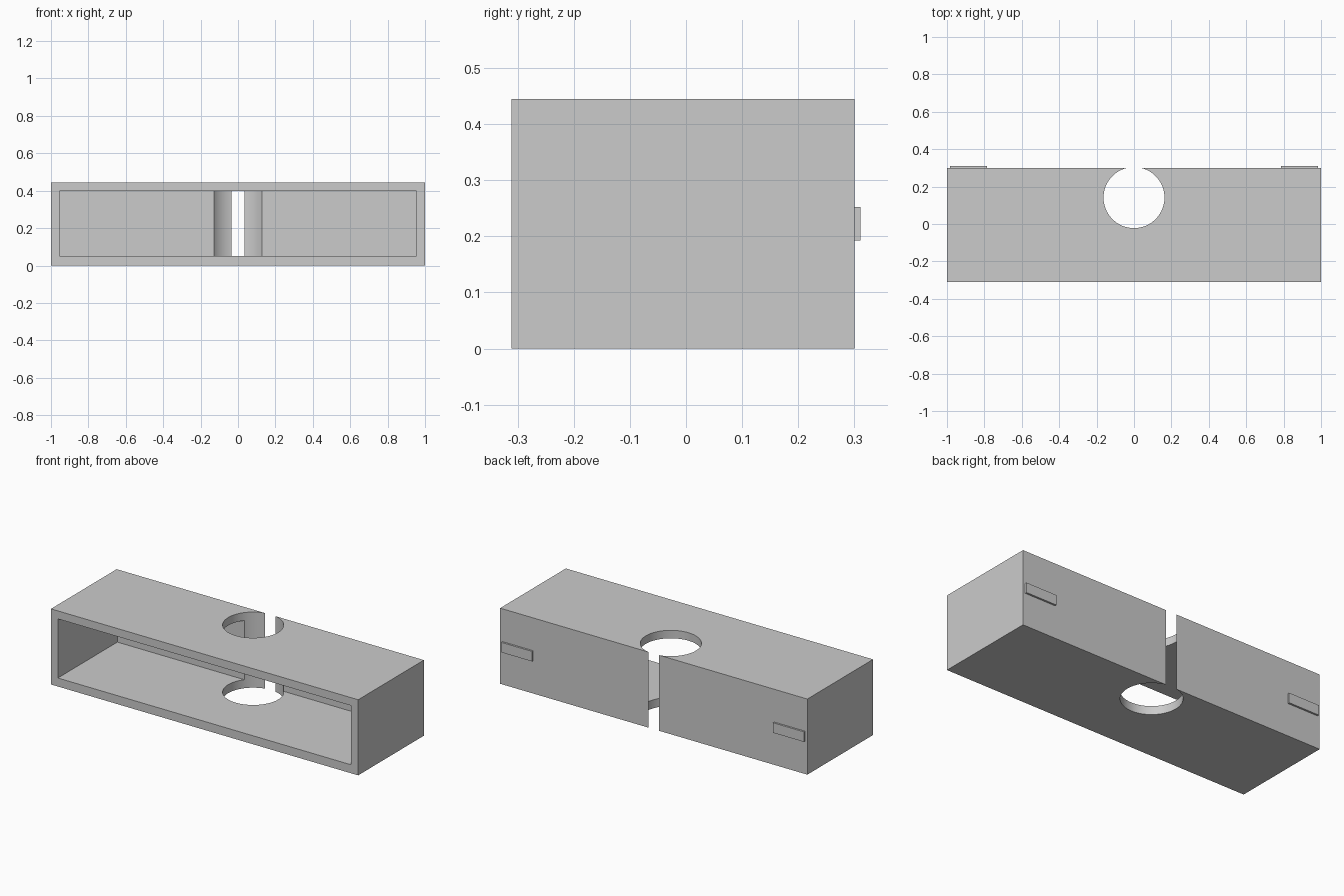
import bpy
import math

if "Cube" in bpy.data.objects:
    bpy.data.objects.remove(bpy.data.objects["Cube"])

BACK = 0.30      # outer back face
FRONT = -0.311   # open front face
HEIGHT = 0.445


def box(name, x0, x1, y0, y1, z0, z1):
    bpy.ops.mesh.primitive_cube_add(
        size=1, location=((x0 + x1) / 2, (y0 + y1) / 2, (z0 + z1) / 2))
    obj = bpy.context.object
    obj.name = name
    obj.scale = (x1 - x0, y1 - y0, z1 - z0)
    bpy.ops.object.transform_apply(location=True, rotation=False, scale=True)
    return obj


def cut(target, cutter):
    mod = target.modifiers.new("cut", 'BOOLEAN')
    mod.operation = 'DIFFERENCE'
    mod.solver = 'EXACT'
    mod.object = cutter
    bpy.ops.object.select_all(action='DESELECT')
    target.select_set(True)
    bpy.context.view_layer.objects.active = target
    bpy.ops.object.modifier_apply(modifier=mod.name)
    bpy.data.objects.remove(cutter, do_unlink=True)


# Open-fronted housing
housing = box("housing", -1, 1, FRONT, BACK, 0, HEIGHT)
cut(housing, box("cavity_cutter", -0.955, 0.955, FRONT - 0.1, 0.242, 0.05, 0.398))

# Vertical round hole that breaks through the back wall as a slot
bpy.ops.mesh.primitive_cylinder_add(
    vertices=96, radius=0.163, depth=1, location=(0, 0.141, HEIGHT / 2))
hole = bpy.context.object
hole.name = "hole_cutter"
cut(housing, hole)
bpy.ops.object.shade_smooth_by_angle(angle=math.radians(30))

# Small raised tabs at both ends of the back
for side, x in (("left", -0.885), ("right", 0.885)):
    box(side + "_back_tab", x - 0.1, x + 0.1, BACK - 0.01, 0.311, 0.193, 0.252)
